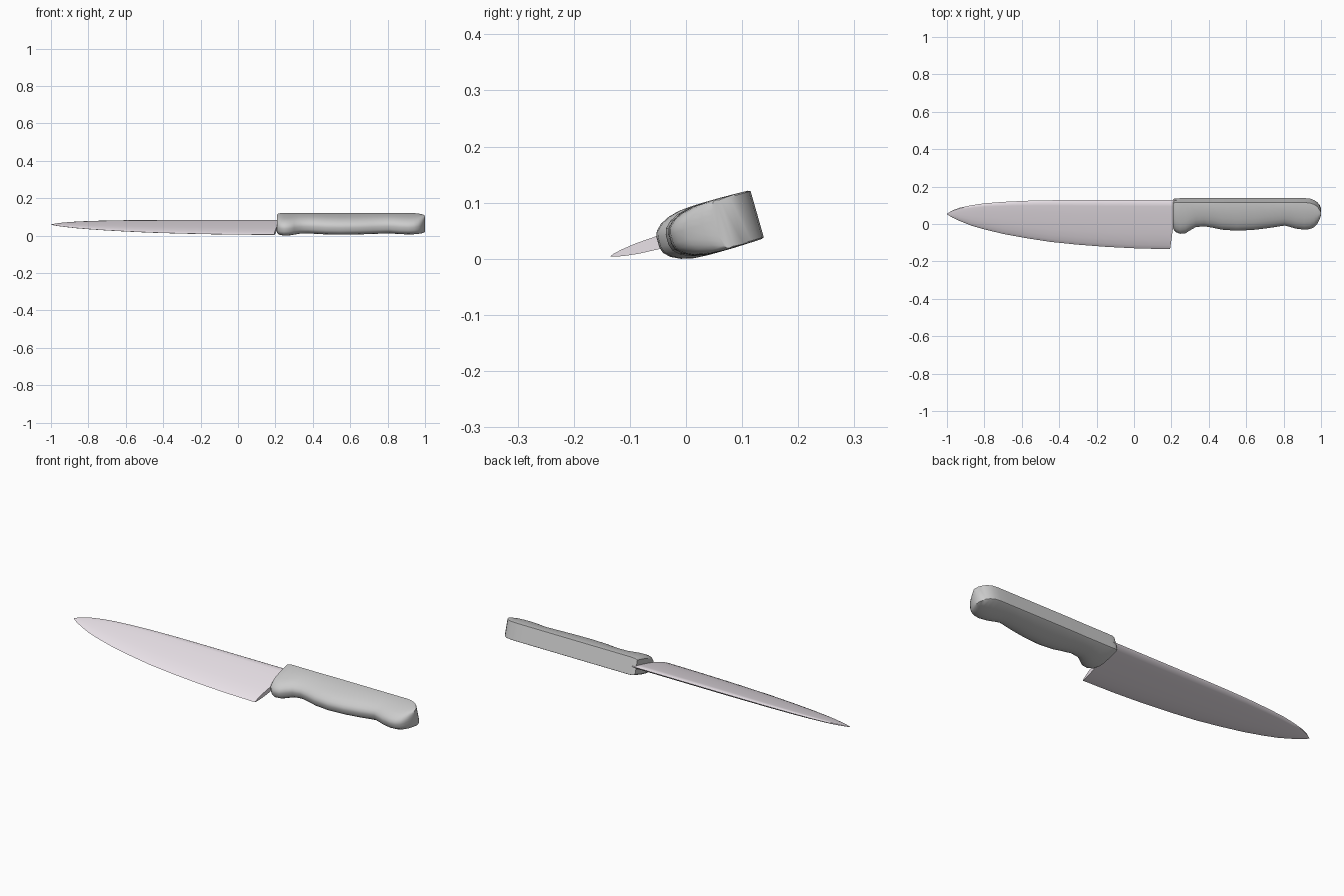
import bpy, bmesh, math
from mathutils import Matrix

TILT = math.radians(16)


def loft(name, sections, angle, cap_start=True):
    """Skin a list of closed rings and cap the ends."""
    bm = bmesh.new()
    rings = [[bm.verts.new(p) for p in ring] for ring in sections]
    n = len(rings[0])
    for a, b in zip(rings, rings[1:]):
        for i in range(n):
            j = (i + 1) % n
            bm.faces.new((a[i], a[j], b[j], b[i]))
    if cap_start:
        bm.faces.new(rings[0])
    bm.faces.new(rings[-1][::-1])
    bmesh.ops.remove_doubles(bm, verts=bm.verts, dist=1e-5)
    bmesh.ops.recalc_face_normals(bm, faces=bm.faces)
    me = bpy.data.meshes.new(name)
    bm.to_mesh(me)
    bm.free()
    ob = bpy.data.objects.new(name, me)
    bpy.context.collection.objects.link(ob)
    bpy.context.view_layer.objects.active = ob
    ob.select_set(True)
    bpy.ops.object.shade_smooth_by_angle(angle=math.radians(angle))
    ob.select_set(False)
    return ob


# Blade: (x, spine, edge, half thickness), lens-shaped cross-section
blade_stations = [
    (-1.00, 0.058, 0.054, 0.001), (-0.97, 0.076, 0.035, 0.003),
    (-0.93, 0.091, 0.016, 0.005), (-0.87, 0.104, -0.009, 0.007),
    (-0.80, 0.115, -0.030, 0.008), (-0.70, 0.123, -0.055, 0.0095),
    (-0.58, 0.129, -0.078, 0.0105), (-0.45, 0.132, -0.099, 0.011),
    (-0.30, 0.133, -0.115, 0.012), (-0.15, 0.133, -0.127, 0.012),
    (0.02, 0.133, -0.136, 0.012), (0.193, 0.133, -0.140, 0.012)]
# (fraction from edge to spine, share of the half thickness)
lens = [(0.02, 0.2), (0.08, 0.5), (0.18, 0.8), (0.32, 0.98), (0.5, 1.0),
        (0.7, 0.92), (0.88, 0.75), (0.97, 0.55)]
loop = [(0, 0)] + lens + [(1, 0.0)] + [(f, -s) for f, s in reversed(lens)]
blade_rings = []
for x, top, low, t in blade_stations:
    slant = 0.035 if x > 0.19 else 0          # sloping heel
    blade_rings.append([(x + f * slant, low + f * (top - low), s * t)
                        for f, s in loop])
blade = loft("blade", blade_rings, 40)
steel = bpy.data.materials.new("steel")
steel.diffuse_color = (0.83, 0.77, 0.82, 1)
blade.data.materials.append(steel)

# Handle: (x, back, belly, half thickness), flat back and rounded belly
handle_stations = [
    (0.208, 0.125, -0.020, 0.036), (0.213, 0.129, -0.030, 0.041),
    (0.225, 0.131, -0.043, 0.044), (0.246, 0.131, -0.052, 0.045),
    (0.275, 0.131, -0.049, 0.045), (0.300, 0.131, -0.033, 0.045),
    (0.330, 0.131, -0.015, 0.045), (0.375, 0.131, -0.010, 0.045),
    (0.42, 0.131, -0.018, 0.045), (0.47, 0.132, -0.029, 0.045),
    (0.55, 0.132, -0.035, 0.045), (0.64, 0.132, -0.030, 0.045),
    (0.72, 0.132, -0.020, 0.045), (0.805, 0.132, -0.006, 0.045),
    (0.835, 0.132, -0.014, 0.045), (0.865, 0.132, -0.023, 0.045),
    (0.91, 0.132, -0.029, 0.045), (0.94, 0.129, -0.026, 0.045),
    (0.963, 0.121, -0.016, 0.045), (0.980, 0.109, 0.003, 0.045),
    (0.993, 0.093, 0.032, 0.0445), (1.00, 0.076, 0.055, 0.043)]
handle_rings = []
for x, top, low, t in handle_stations:
    r = 0.075 * min(1, (top - low) / 0.15)    # belly rounding
    half = [(top, 0.95 * t), (top - 0.08 * r, t), (low + r + 0.2 * (top - low - r), 1.03 * t)]
    half += [(low + r * (1 - math.sin(a)), t * (0.2 + 0.82 * math.cos(a)))
             for a in (math.radians(d) for d in (0, 18, 36, 54, 72, 90))]
    ring = half + [(u, -w) for u, w in reversed(half)]
    handle_rings.append([(x, u, w) for u, w in ring])
handle = loft("handle", handle_rings, 35)

# Lay the knife at its resting tilt on the ground
rot = Matrix.Rotation(TILT, 4, 'X')
for ob in (blade, handle):
    ob.data.transform(rot)
lowest = min(v.co.z for ob in (blade, handle) for v in ob.data.vertices)
for ob in (blade, handle):
    ob.data.transform(Matrix.Translation((0, 0, -lowest)))
